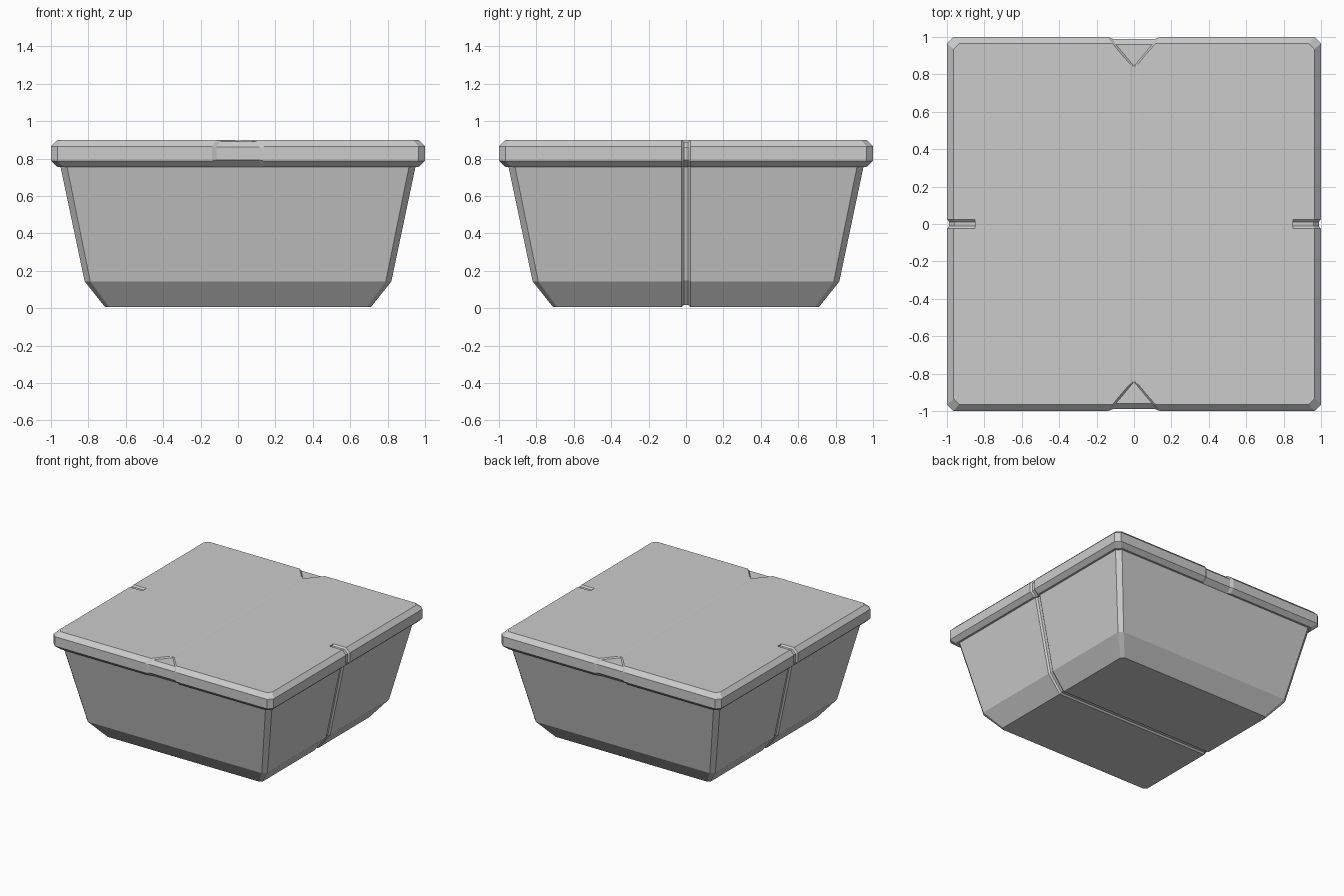
import bpy, bmesh

if "Cube" in bpy.data.objects:
    bpy.data.objects.remove(bpy.data.objects["Cube"])


def loft(name, sections):
    """Closed solid through a list of equal-length point rings."""
    bm = bmesh.new()
    rings = [[bm.verts.new(p) for p in s] for s in sections]
    n = len(rings[0])
    for a, b in zip(rings, rings[1:]):
        for i in range(n):
            j = (i + 1) % n
            bm.faces.new((a[i], a[j], b[j], b[i]))
    bm.faces.new(rings[0])
    bm.faces.new(rings[-1])
    bmesh.ops.recalc_face_normals(bm, faces=bm.faces[:])
    me = bpy.data.meshes.new(name)
    bm.to_mesh(me)
    bm.free()
    ob = bpy.data.objects.new(name, me)
    bpy.context.collection.objects.link(ob)
    return ob


def chamfered_square(h, c, z):
    k = h - c
    return [(x, y, z) for x, y in ((h, -k), (h, k), (k, h), (-k, h),
                                   (-h, k), (-h, -k), (-k, -h), (k, -h))]


def groove(path, axis="x", sign=1, depth=0.012, over=0.012):
    """Bevelled channel cutter; path rows: (u, z), normal (nu, nz), floor half width, rim half width."""
    sections = []
    for u, z, nu, nz, wi, wo in path:
        # widen the part above the surface so the rim width is right at the surface
        we = wo + (wo - wi) * over / depth
        ring = []
        for off, w in ((-depth, -wi), (over, -we), (over, we), (-depth, wi)):
            a, b = sign * (u + nu * off), w
            ring.append((a, b, z + nz * off) if axis == "x" else (b, a, z + nz * off))
        sections.append(ring)
    ob = loft("groove_cutter", sections)
    ob.hide_render = True
    return ob


def cut(target, cutter):
    mod = target.modifiers.new("cut", "BOOLEAN")
    mod.operation = "DIFFERENCE"
    mod.solver = "EXACT"
    mod.object = cutter
    bpy.context.view_layer.objects.active = target
    bpy.ops.object.modifier_apply(modifier=mod.name)
    bpy.data.objects.remove(cutter, do_unlink=True)


# Tapered crate body with a sloped foot
body = loft("crate_body", [chamfered_square(h, c, z) for h, c, z in
                           ((0.71, 0.022, 0.005), (0.82, 0.03, 0.143), (0.952, 0.035, 0.77))])

# Overhanging lid with chamfered edges
lid = loft("crate_lid", [chamfered_square(h, c, z) for h, c, z in
                         ((0.965, 0.03, 0.755), (1.0, 0.035, 0.787),
                          (1.0, 0.035, 0.865), (0.965, 0.03, 0.9))])

# Seam running down one side, under the floor and up the other side
WI, WO = 0.012, 0.025
half = [(0.958, 0.80, 0.98, -0.2, WI, WO), (0.82, 0.143, 0.93, -0.43, WI, WO),
        (0.71, 0.005, 0.486, -1, WI, WO)]
cut(body, groove(half + [(-u, z, -nu, nz, wi, wo) for u, z, nu, nz, wi, wo in reversed(half)]))

# Lid profile from the top face round to below the rim
rim = [(0.965, 0.9, 0.41, 1), (1.0, 0.865, 1, 0.41),
       (1.0, 0.787, 1, -0.41), (0.93, 0.723, 0.7, -0.7)]

# Fine centre line on the lid top
cut(lid, groove([(-0.86, 0.9, 0, 1, 0.012, 0.02), (0.86, 0.9, 0, 1, 0.012, 0.02)],
                axis="y", depth=0.003))

for s in (1, -1):
    # Short slots on the left and right rim
    cut(lid, groove([(0.85, 0.9, 0, 1, WI, WO)] + [r + (WI, WO) for r in rim], "x", s))
    # Triangular notches on the front and back rim
    widths = ((0.098, 0.115), (0.115, 0.14), (0.115, 0.14), (0.115, 0.14))
    cut(lid, groove([(0.845, 0.9, 0, 1, 0.001, 0.012)] +
                    [r + w for r, w in zip(rim, widths)], "y", s, depth=0.01))
